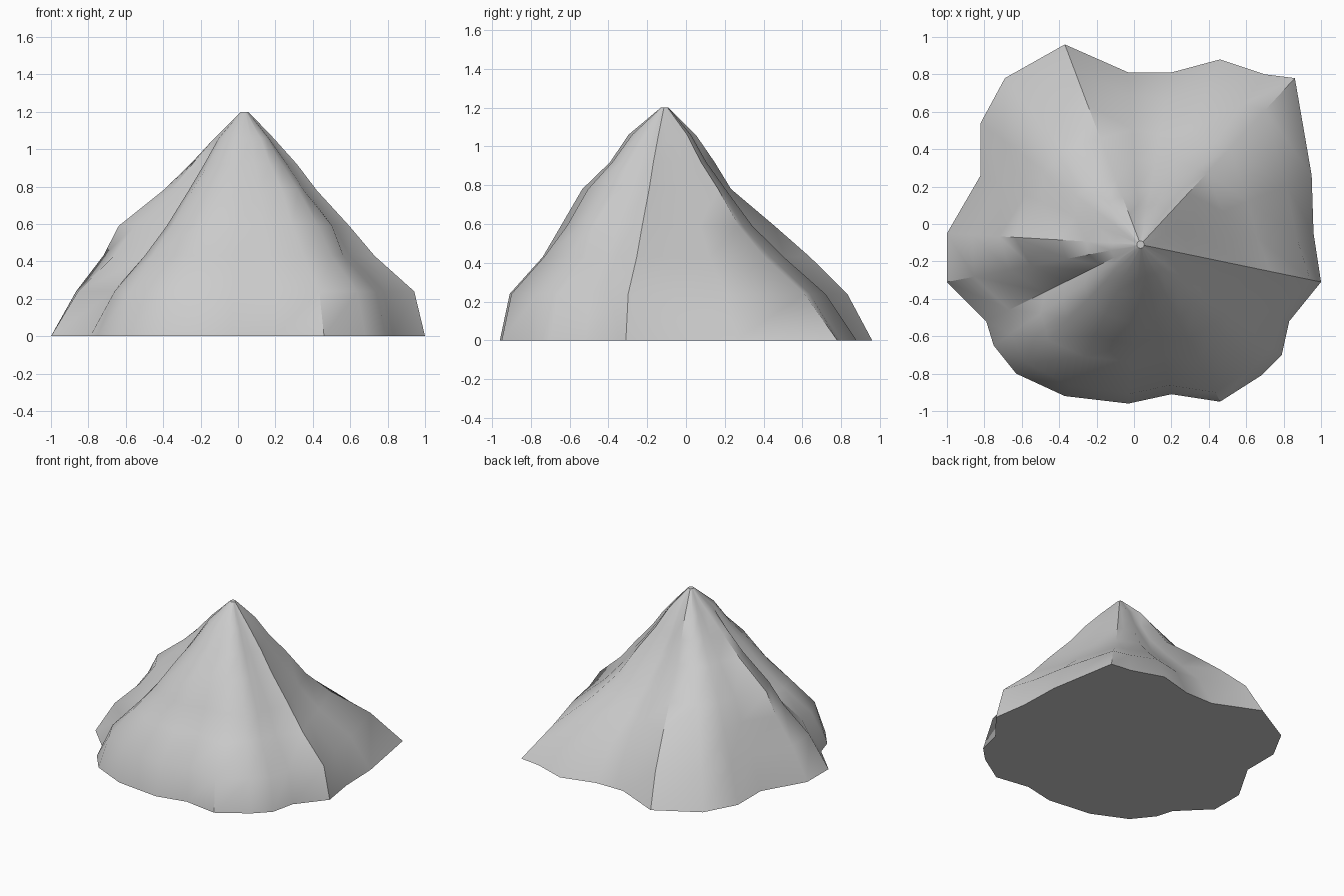
import bpy, bmesh, math

if "Cube" in bpy.data.objects:
    bpy.data.objects.remove(bpy.data.objects["Cube"])

# Foot outline, counter-clockwise from the right
BASE = [(1.0, -.31), (.96, -.05), (.95, .26), (.86, .78), (.70, .80), (.46, .88),
        (.20, .81), (-.03, .81), (-.37, .96), (-.69, .78), (-.82, .54), (-.82, .26),
        (-1.0, -.05), (-1.0, -.31), (-.79, -.52), (-.75, -.65), (-.63, -.80), (-.37, -.92),
        (-.03, -.96), (.20, -.91), (.46, -.95), (.68, -.81), (.79, -.70), (.83, -.52)]
PEAK = (.035, -.11)
LEVELS = [.24, .43, .59, .78, .92, 1.06]

# Slope profiles: share of the foot radius left at each level, per outline index
SLOPES = {0: (.94, .72, .58, .40, .29, .16),     # right spur
          3: (.81, .58, .43, .31, .21, .13),     # back right ridge
          6: (.85, .64, .47, .32, .22, .14),     # back gully
          8: (.88, .70, .53, .32, .24, .15),     # back spur
          10: (.86, .71, .60, .40, .27, .15),
          12: (.87, .73, .65, .42, .28, .14),    # left spur
          14: (.85, .62, .48, .34, .26, .17),    # front left gully
          16: (.92, .74, .58, .42, .29, .18),    # front left spur
          18: (.94, .74, .63, .50, .33, .22),
          20: (.94, .74, .60, .47, .32, .20),
          22: (.93, .70, .62, .42, .30, .17)}


def slope(i, level):
    keys = sorted(SLOPES)
    a = max(k for k in keys if k <= i)
    b = min((k for k in keys if k > i), default=24)
    t = (i - a) / (b - a)
    return SLOPES[a][level] * (1 - t) + SLOPES[b % 24][level] * t


bm = bmesh.new()


def ring(scales, z):
    return [bm.verts.new((PEAK[0] + (x - PEAK[0]) * s, PEAK[1] + (y - PEAK[1]) * s, z))
            for (x, y), s in zip(BASE, scales)]


# Stacked rings from the foot to the small flat summit
rings = [ring([1] * 24, 0)]
for n, z in enumerate(LEVELS):
    rings.append(ring([slope(i, n) for i in range(24)], z))
rings.append([bm.verts.new((PEAK[0] + .02 * math.cos(math.atan2(y - PEAK[1], x - PEAK[0])),
                            PEAK[1] + .02 * math.sin(math.atan2(y - PEAK[1], x - PEAK[0])), 1.2))
              for x, y in BASE])
for lo, hi in zip(rings, rings[1:]):
    for i in range(24):
        j = (i + 1) % 24
        bm.faces.new((lo[i], lo[j], hi[j], hi[i]))
bm.faces.new(rings[0][::-1])
bm.faces.new(rings[-1])
bmesh.ops.recalc_face_normals(bm, faces=bm.faces)

mesh = bpy.data.meshes.new("mountain")
bm.to_mesh(mesh)
bm.free()
mountain = bpy.data.objects.new("mountain", mesh)
bpy.context.collection.objects.link(mountain)
bpy.context.view_layer.objects.active = mountain
mountain.select_set(True)
bpy.ops.object.shade_smooth_by_angle(angle=math.radians(35))
